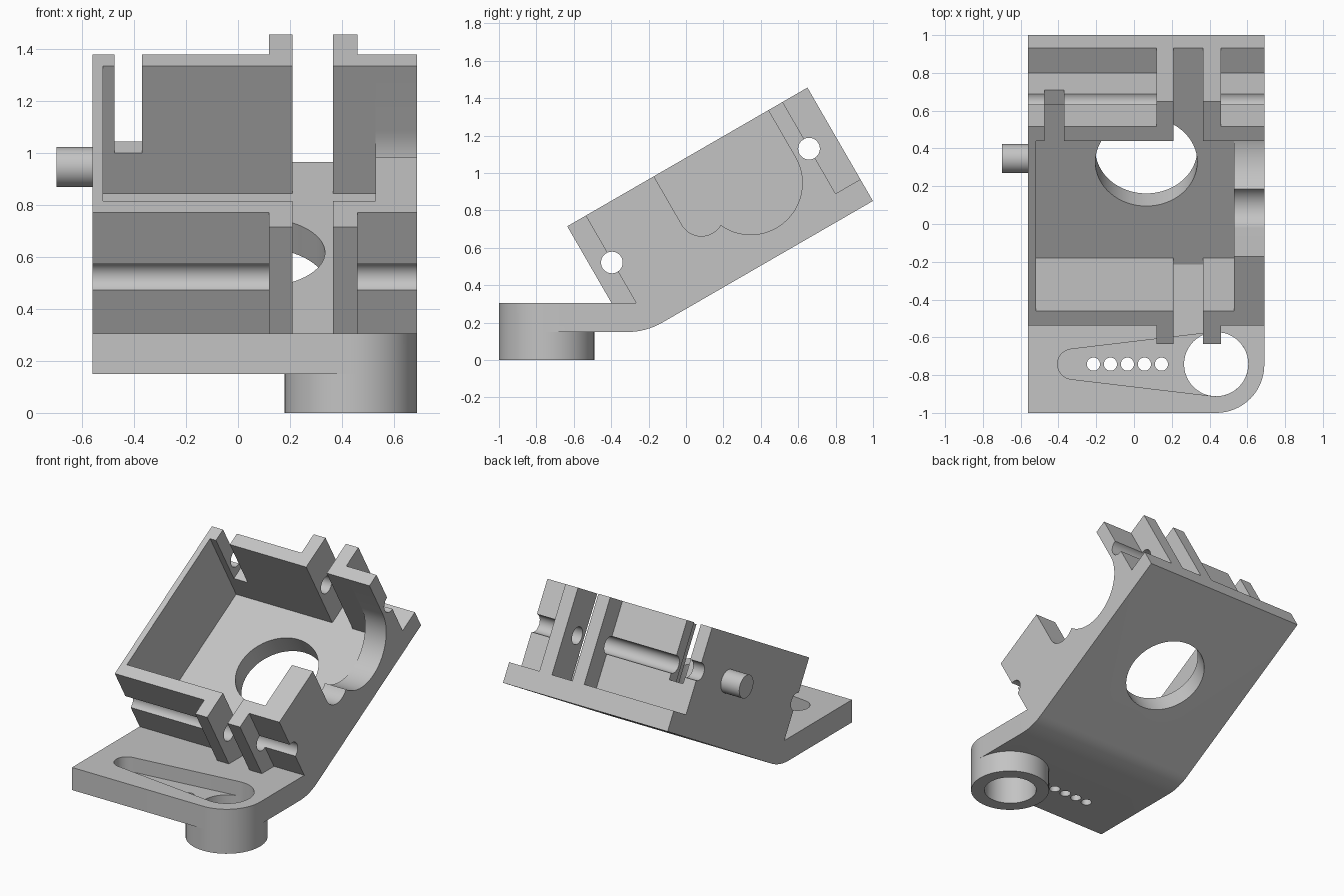
import bpy, bmesh
from math import sin, cos, pi, radians, acos, atan2

cube = bpy.data.objects.get("Cube")
if cube:
    bpy.data.objects.remove(cube, do_unlink=True)

grey = bpy.data.materials.new("plain grey")
grey.use_nodes = True
grey.diffuse_color = (0.55, 0.55, 0.55, 1)
grey.node_tree.nodes["Principled BSDF"].inputs["Base Color"].default_value = (0.55, 0.55, 0.55, 1)

TILT = radians(30)
LEFT, RIGHT = -0.56, 0.69          # side faces in x
LENGTH, HEIGHT, FLOOR = 1.483, 0.70, 0.134   # tilted box
DECK, UNDER = 0.305, 0.15          # flat foot plate, top and bottom


def tilt(u, v):
    """Tilted box coordinates (along slope, off slope) to (y, z)."""
    return (-0.285 + u * cos(TILT) - v * sin(TILT),
            0.109 + u * sin(TILT) + v * cos(TILT))


def arc(cx, cy, r, a0, a1, n):
    return [(cx + r * cos(a0 + (a1 - a0) * i / n),
             cy + r * sin(a0 + (a1 - a0) * i / n)) for i in range(n + 1)]


def circle(cx, cy, r, n=48):
    return arc(cx, cy, r, 0, 2 * pi, n)[:-1]


# Extrusion directions: across the model, upright, and off the slope
def across(a, b, t):
    return (t, a, b)


def upright(a, b, t):
    return (a, b, t)


def off_slope(a, b, t):
    return (a, *tilt(b, t))


def prism(name, pts, lo, hi, place=across):
    bm = bmesh.new()
    rings = [[bm.verts.new(place(a, b, t)) for a, b in pts] for t in (lo, hi)]
    n = len(pts)
    for ring in rings:
        bm.faces.new(ring)
    for i in range(n):
        j = (i + 1) % n
        bm.faces.new((rings[0][i], rings[0][j], rings[1][j], rings[1][i]))
    bmesh.ops.recalc_face_normals(bm, faces=bm.faces)
    mesh = bpy.data.meshes.new(name)
    bm.to_mesh(mesh)
    bm.free()
    mesh.materials.append(grey)
    obj = bpy.data.objects.new(name, mesh)
    bpy.context.collection.objects.link(obj)
    return obj


def activate(obj):
    bpy.ops.object.select_all(action='DESELECT')
    obj.select_set(True)
    bpy.context.view_layer.objects.active = obj


def cut(obj, cutter):
    mod = obj.modifiers.new("cut", 'BOOLEAN')
    mod.operation, mod.solver, mod.object = 'DIFFERENCE', 'EXACT', cutter
    activate(obj)
    bpy.ops.object.modifier_apply(modifier=mod.name)
    bpy.data.objects.remove(cutter, do_unlink=True)


def slope_box(x0, x1, u0, u1, v0, v1):
    return prism("cutter", [tilt(u0, v0), tilt(u1, v0), tilt(u1, v1), tilt(u0, v1)], x0, x1)


# Body: foot plate and tilted block in one side profile, with a rounded bend
bend_r, bend_y = 0.373, -0.314
front_v = (DECK - 0.109) / cos(TILT)
profile = [(-1, UNDER)]
profile += arc(bend_y, UNDER + bend_r, bend_r, -pi / 2, -pi / 2 + TILT, 8)
profile += [tilt(LENGTH, 0), tilt(LENGTH, HEIGHT), tilt(0, HEIGHT), tilt(0, front_v), (-1, DECK)]
body = prism("bracket_body", profile, LEFT, RIGHT)

# Round the foot corner around the boss
bm = bmesh.new()
bm.from_mesh(body.data)
corner = [e for e in bm.edges
          if all(v.co.x > RIGHT - 0.01 and v.co.y < -0.99 for v in e.verts)]
bmesh.ops.bevel(bm, geom=corner, offset=0.255, segments=16, profile=0.5, affect='EDGES')
bm.to_mesh(body.data)
bm.free()

# Box cavity
cut(body, slope_box(-0.52, 0.53, 0.2, 1.241, FLOOR, 1))

# Recesses beside the hinge tabs, front and rear
wall_v = (DECK - 0.109 - 0.114 * sin(TILT)) / cos(TILT)
gap = [(-0.9, DECK), tilt(0.114, wall_v), tilt(0.114, 0.9), tilt(-0.4, 0.9)]
for x0, x1 in ((-0.8, 0.12), (0.46, 0.9)):
    cut(body, prism("cutter", gap, x0, x1))
    cut(body, slope_box(x0, x1, 1.33, 1.7, FLOOR, 1))

# Slot between the tabs, through both end walls
floor_u = (DECK - 0.109 - FLOOR * cos(TILT)) / sin(TILT)
slot = [(-0.9, DECK), tilt(floor_u, FLOOR), tilt(1.7, FLOOR), tilt(1.7, 0.9), tilt(-0.4, 0.9)]
cut(body, prism("cutter", slot, 0.21, 0.365))

# Cable notch in the rear wall
cut(body, slope_box(-0.475, -0.37, 1.22, 1.4, 0.313, 1))

# Hinge pin holes and grooves
for u in (0.11, 1.327):
    cut(body, prism("cutter", circle(*tilt(u, 0.413), 0.058, 32), -0.8, 0.9))

# Side opening in the thick wall: two round beds open to the top
big_u, big_v, big_r = 0.965, 0.41, 0.276
small_u, small_v, small_r = 0.655, 0.40, 0.12
dx, dy = big_u - small_u, big_v - small_v
dist = (dx * dx + dy * dy) ** 0.5
base = atan2(dy, dx)
a_small = base - acos((dist ** 2 + small_r ** 2 - big_r ** 2) / (2 * dist * small_r))
a_big = base + pi + acos((dist ** 2 + big_r ** 2 - small_r ** 2) / (2 * dist * big_r))
opening = [(small_u - small_r, 0.9)]
opening += arc(small_u, small_v, small_r, -pi, a_small, 16)
opening += arc(big_u, big_v, big_r, a_big, 2 * pi, 28)[1:]
opening += [(big_u + big_r, 0.9)]
cut(body, prism("cutter", [tilt(u, v) for u, v in opening], 0.5, 0.9))

# Round window in the sloping floor
cut(body, prism("cutter", circle(0.065, 0.786, 0.27, 64), -0.1, 0.2, off_slope))

# Tapered arm recess in the foot
hub_x, hub_y, hub_r = 0.435, -0.742, 0.17
tip_x, tip_r = -0.325, 0.08
lean = acos((hub_r - tip_r) / (hub_x - tip_x))
arm = arc(hub_x, hub_y, hub_r, lean - pi, pi - lean, 32)
arm += arc(tip_x, hub_y, tip_r, pi - lean, pi + lean, 16)
cut(body, prism("cutter", arm, 0.205, 0.4, upright))

# Hub hole and row of small holes
cut(body, prism("cutter", circle(hub_x, hub_y, hub_r), 0, 0.42, upright))
for i in range(5):
    cut(body, prism("cutter", circle(-0.215 + 0.09 * i, hub_y, 0.035, 24), 0.1, 0.42, upright))

# Ring boss under the foot
boss = prism("hub_boss", circle(hub_x, -0.745, 0.255, 64), 0, UNDER, upright)
cut(boss, prism("cutter", circle(hub_x, hub_y, hub_r), -0.1, 0.3, upright))

# Pivot peg on the thin wall
peg = prism("pivot_peg", circle(*tilt(big_u, big_v), 0.077), -0.70, -0.535)

for obj in (body, boss, peg):
    activate(obj)
    bpy.ops.object.shade_smooth_by_angle(angle=radians(25))
